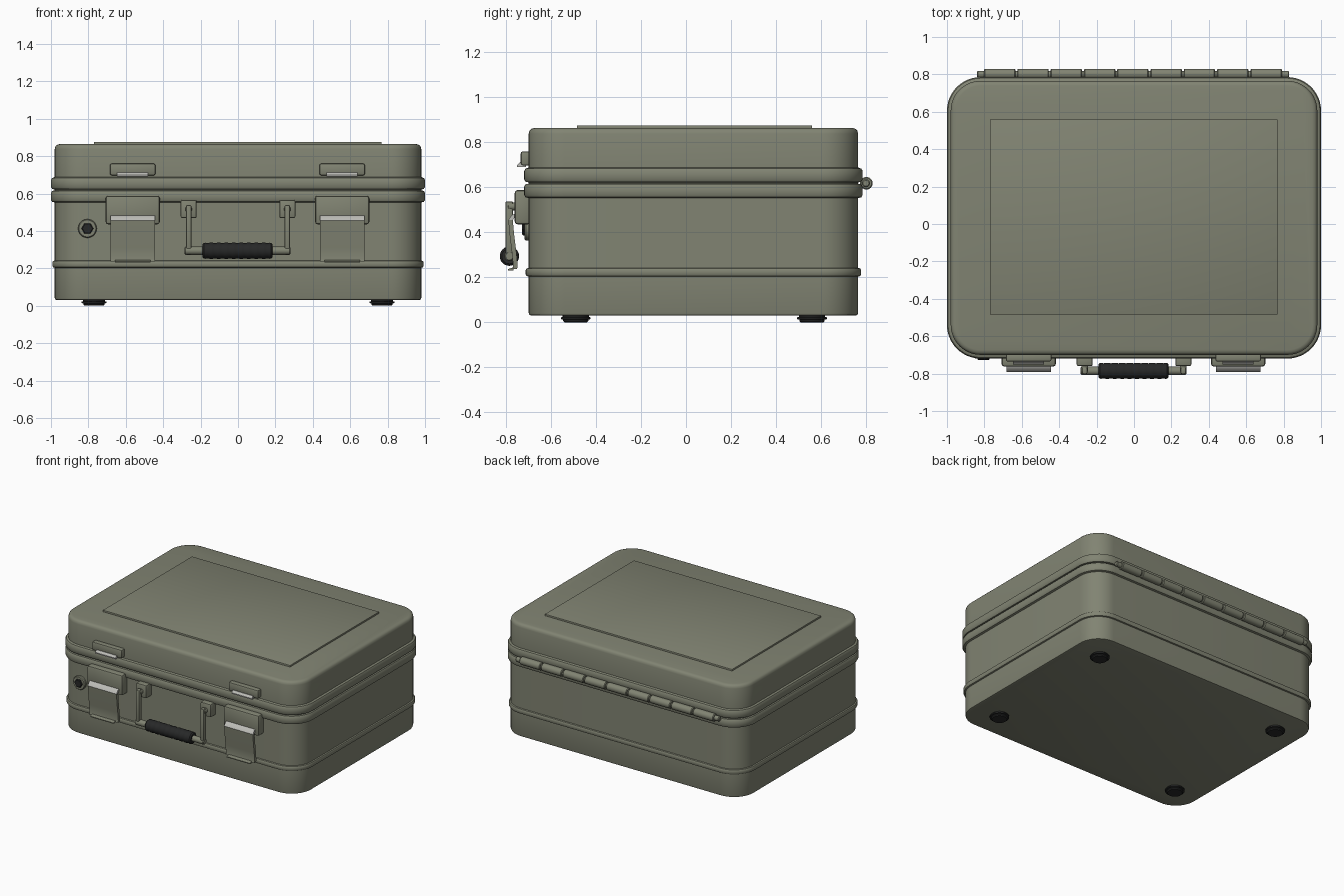
import bpy, bmesh, math
from mathutils import Matrix, Vector

cube = bpy.data.objects.get("Cube")
if cube:
    bpy.data.objects.remove(cube, do_unlink=True)


def material(name, color):
    m = bpy.data.materials.new(name)
    m.use_nodes = True
    rgba = (*color, 1)
    m.diffuse_color = rgba
    m.node_tree.nodes["Principled BSDF"].inputs["Base Color"].default_value = rgba
    return m


OLIVE = material("olive_grey", (0.22, 0.23, 0.17))
BLACK = material("black_rubber", (0.02, 0.021, 0.021))
METAL = material("pale_metal", (0.5, 0.5, 0.47))
CY = 0.033        # centre of the shell in depth
FRONT = -0.70     # front wall of the shell


def finish(bm, name, mat):
    bmesh.ops.recalc_face_normals(bm, faces=bm.faces)
    mesh = bpy.data.meshes.new(name)
    bm.to_mesh(mesh)
    bm.free()
    ob = bpy.data.objects.new(name, mesh)
    bpy.context.collection.objects.link(ob)
    mesh.materials.append(mat)
    bpy.ops.object.select_all(action='DESELECT')
    ob.select_set(True)
    bpy.context.view_layer.objects.active = ob
    bpy.ops.object.shade_smooth_by_angle(angle=math.radians(35))
    return ob


def ring(off, z, steps=12):
    """Rounded rectangle outline, grown outward by off."""
    r = 0.16
    pts = []
    for q, (sx, sy) in enumerate([(1, 1), (-1, 1), (-1, -1), (1, -1)]):
        cx, cy = sx * (0.98 - r), CY + sy * (0.7325 - r)
        for i in range(steps + 1):
            a = (q + i / steps) * math.pi / 2
            pts.append((cx + (r + off) * math.cos(a), cy + (r + off) * math.sin(a), z))
    return pts


def shell(name, profile):
    bm = bmesh.new()
    loops = [[bm.verts.new(p) for p in ring(o, z)] for o, z in profile]
    n = len(loops[0])
    for a, b in zip(loops, loops[1:]):
        for i in range(n):
            j = (i + 1) % n
            bm.faces.new((a[i], a[j], b[j], b[i]))
    bm.faces.new(loops[0])
    bm.faces.new(loops[-1])
    return finish(bm, name, OLIVE)


def box(name, x, y, z, mat=OLIVE, bevel=0.01):
    """Box from (min, max) pairs with rounded edges."""
    bm = bmesh.new()
    bmesh.ops.create_cube(bm, size=1)
    for v in bm.verts:
        v.co = Vector([(lo + hi) / 2 + c * (hi - lo) for c, (lo, hi) in zip(v.co, (x, y, z))])
    if bevel:
        bmesh.ops.bevel(bm, geom=bm.edges[:], offset=bevel, segments=2, profile=0.5, affect='EDGES')
    return finish(bm, name, mat)


def lathe(name, center, axis, profile, mat=OLIVE, sides=24):
    """Turned solid: profile of (radius, distance along axis)."""
    bm = bmesh.new()
    rot = Vector((0, 0, 1)).rotation_difference(Vector(axis)).to_matrix()
    loops = []
    for r, d in profile:
        loops.append([bm.verts.new(Vector(center) + rot @ Vector(
            (r * math.cos(t), r * math.sin(t), d)))
            for t in (2 * math.pi * i / sides for i in range(sides))])
    for a, b in zip(loops, loops[1:]):
        for i in range(sides):
            j = (i + 1) % sides
            bm.faces.new((a[i], a[j], b[j], b[i]))
    bm.faces.new(loops[0])
    bm.faces.new(loops[-1])
    return finish(bm, name, mat)


def rod(name, center, axis, r, length, mat=OLIVE, b=0.005, sides=24):
    h = length / 2
    return lathe(name, center, axis, [(r - b, -h), (r, -h + b), (r, h - b), (r - b, h)], mat, sides)


def strip(name, x, path, thick, mat):
    """Bent sheet: side path of (y, z) swept across x."""
    bm = bmesh.new()
    outline = path + [(y + thick, z) for y, z in reversed(path)]
    a, b = ([bm.verts.new((cx, y, z)) for y, z in outline] for cx in x)
    n = len(path)
    m = len(outline)
    for i in range(m):
        j = (i + 1) % m
        bm.faces.new((a[i], a[j], b[j], b[i]))
    for side in (a, b):
        for i in range(n - 1):
            bm.faces.new((side[i], side[i + 1], side[m - 2 - i], side[m - 1 - i]))
    return finish(bm, name, mat)


# Shell halves with raised ribs
shell("case_base", [(-0.012, 0.03), (-0.003, 0.033), (0, 0.042), (0, 0.203), (0.009, 0.206),
                    (0.013, 0.213), (0.013, 0.232), (0.009, 0.239), (0, 0.242), (0, 0.552),
                    (0.014, 0.556), (0.02, 0.566), (0.02, 0.603), (0.013, 0.614), (0, 0.616)])
shell("case_lid", [(0, 0.616), (0, 0.622), (0.013, 0.624), (0.02, 0.635), (0.02, 0.673),
                   (0.014, 0.683), (0, 0.688), (0, 0.838), (-0.004, 0.852),
                   (-0.012, 0.860), (-0.026, 0.864)])
box("lid_panel", (-0.77, 0.767), (-0.485, 0.56), (0.855, 0.876), bevel=0.003)

# Hinge along the back
rod("hinge_pin", (-0.005, 0.80, 0.618), (1, 0, 0), 0.018, 1.67)
for i in range(9):
    rod(f"hinge_barrel_{i + 1}", (-0.718 + i * 0.178, 0.802, 0.618), (1, 0, 0), 0.028, 0.168)

# Feet
for x in (-0.77, 0.77):
    for y in (-0.49, 0.56):
        lathe("foot", (x, y, 0), (0, 0, 1),
              [(0.05, 0), (0.056, 0.006), (0.056, 0.012), (0.066, 0.014), (0.066, 0.022),
               (0.058, 0.024), (0.058, 0.034)], BLACK, 32)

# Latches
for side, x in (("right", -0.563), ("left", 0.557)):
    box(f"{side}_catch", (x - 0.122, x + 0.122), (-0.735, FRONT + 0.01), (0.697, 0.76))
    strip(f"{side}_catch_lip", (x - 0.083, x + 0.083),
          [(-0.738, 0.712), (-0.752, 0.698), (-0.752, 0.69)], 0.04, METAL)
    box(f"{side}_latch_base", (x - 0.145, x + 0.145), (-0.762, FRONT + 0.01), (0.435, 0.588),
        bevel=0.014)
    strip(f"{side}_latch_bend", (x - 0.118, x + 0.118),
          [(-0.757, 0.485), (-0.776, 0.476), (-0.79, 0.455)], 0.02, METAL)
    strip(f"{side}_latch_lever", (x - 0.118, x + 0.118),
          [(-0.79, 0.455), (-0.784, 0.39), (-0.774, 0.31), (-0.768, 0.25), (-0.772, 0.236)],
          0.02, OLIVE)
    strip(f"{side}_lever_lip", (x - 0.095, x + 0.095),
          [(-0.77, 0.244), (-0.792, 0.236), (-0.792, 0.230)], 0.025, OLIVE)

# Carry handle
for side, s in (("right", -1), ("left", 1)):
    x = s * 0.264
    box(f"{side}_handle_mount", (x - 0.043, x + 0.043), (-0.76, FRONT + 0.01), (0.468, 0.566))
    rod(f"{side}_mount_pin", (x, -0.768, 0.515), (0, 1, 0), 0.018, 0.05)
    box(f"{side}_handle_arm", (x - 0.015, x + 0.015), (-0.803, -0.768), (0.275, 0.538), bevel=0.008)
rod("handle_bar", (-0.003, -0.785, 0.294), (1, 0, 0), 0.022, 0.565)
ridges = [(0.034, -0.188), (0.042, -0.180)]
for i in range(9):
    d = -0.16 + i * 0.04
    ridges += [(0.043, d - 0.012), (0.040, d), (0.043, d + 0.012)]
ridges += [(0.042, 0.180), (0.034, 0.188)]
lathe("handle_grip", (-0.003, -0.785, 0.294), (1, 0, 0), ridges, BLACK)

# Pressure valve
lathe("valve_collar", (-0.805, FRONT, 0.413), (0, -1, 0),
      [(0.05, -0.01), (0.05, 0.012), (0.045, 0.018), (0.036, 0.018)], OLIVE, 32)
rod("valve_knob", (-0.805, FRONT - 0.012, 0.413), (0, -1, 0), 0.032, 0.032, BLACK, sides=6)
